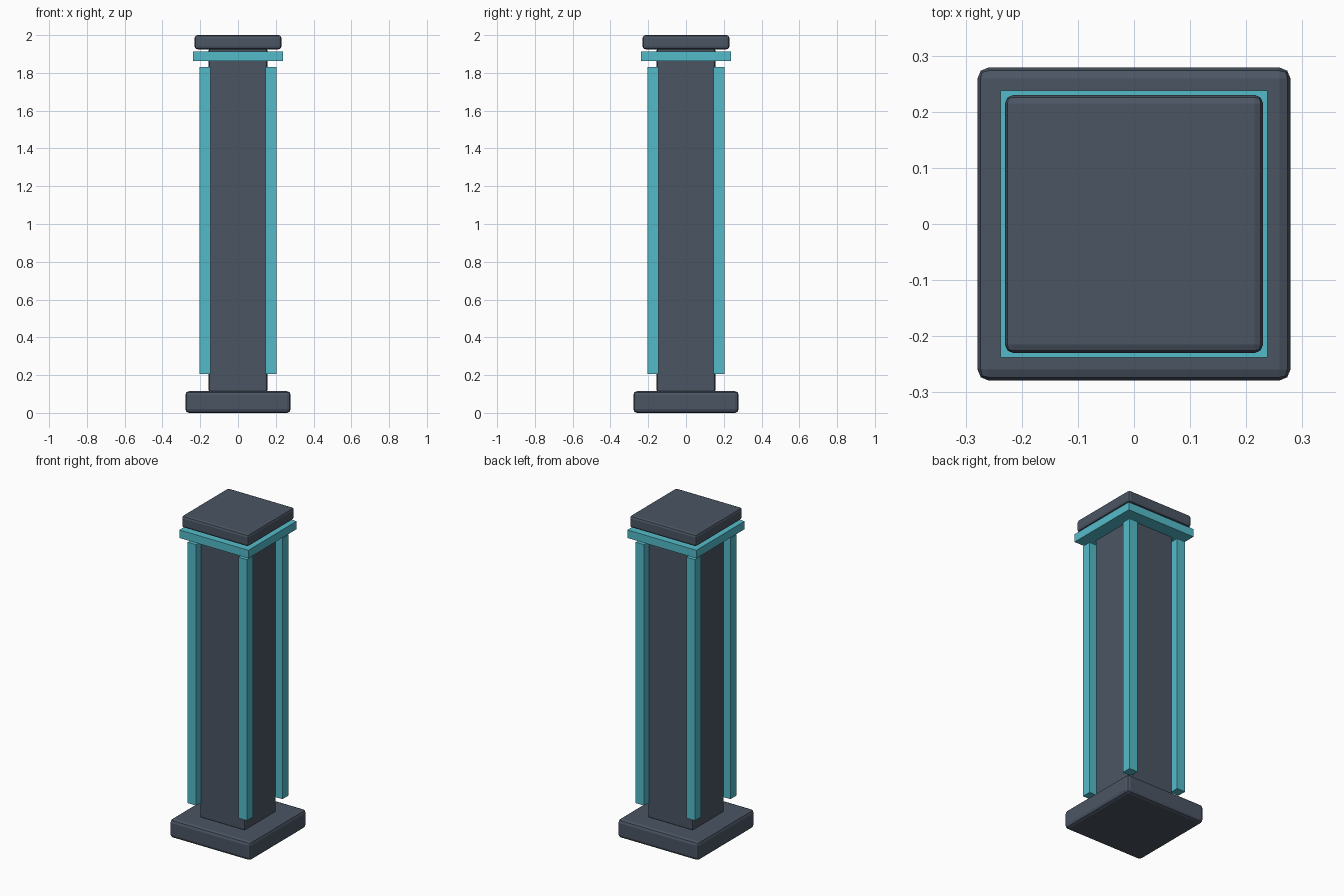
import bpy

if "Cube" in bpy.data.objects:
    bpy.data.objects.remove(bpy.data.objects["Cube"])


def material(name, rgb):
    m = bpy.data.materials.new(name)
    m.diffuse_color = (*rgb, 1)
    m.use_nodes = True
    m.node_tree.nodes["Principled BSDF"].inputs["Base Color"].default_value = m.diffuse_color
    return m


slate = material("slate grey", (0.070, 0.091, 0.125))
teal = material("teal", (0.088, 0.50, 0.59))


def box(name, mat, half, z0, z1, x=0, y=0, bevel=0):
    """Square-plan block from z0 to z1, optionally with rounded edges."""
    bpy.ops.mesh.primitive_cube_add(size=1, location=(x, y, (z0 + z1) / 2))
    ob = bpy.context.object
    ob.name = name
    ob.scale = (half * 2, half * 2, z1 - z0)
    bpy.ops.object.transform_apply(location=False, rotation=False, scale=True)
    ob.data.materials.append(mat)
    if bevel:
        mod = ob.modifiers.new("rounded edges", 'BEVEL')
        mod.width = bevel
        mod.segments = 2
    return ob


# Stone body
box("base", slate, 0.279, 0, 0.115, bevel=0.02)
box("column", slate, 0.155, 0.11, 1.93, bevel=0.01)
box("cap", slate, 0.23, 1.925, 2.0, bevel=0.015)

# Glowing trim: band under the cap and a strip on each corner
box("band", teal, 0.2375, 1.862, 1.912)
for side, sx in (("left", -1), ("right", 1)):
    for end, sy in (("front", -1), ("back", 1)):
        box(f"{end}_{side}_strip", teal, 0.029, 0.207, 1.832,
            x=sx * 0.175, y=sy * 0.175)
